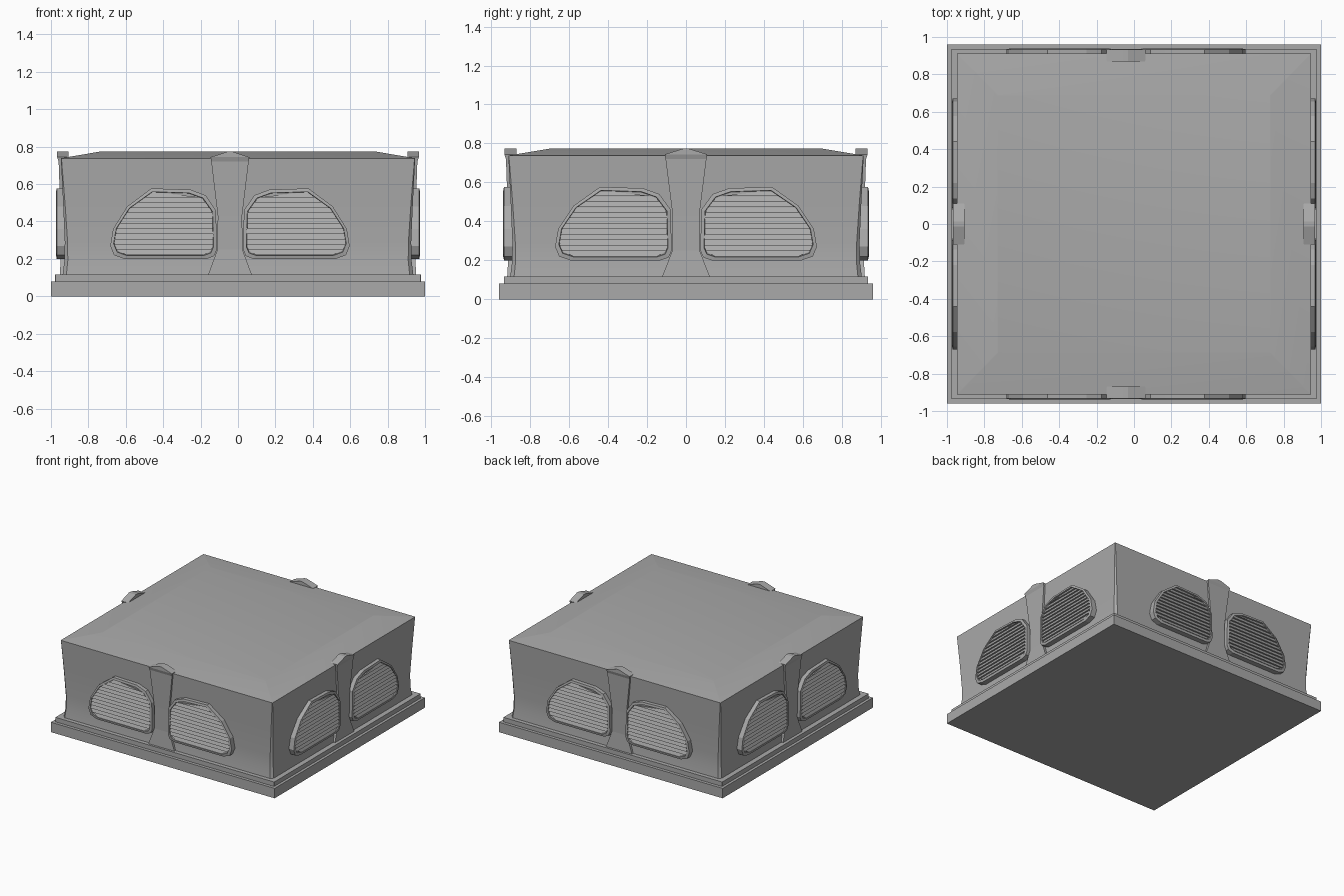
import bpy, bmesh, math
from mathutils import Vector

if "Cube" in bpy.data.objects:
    bpy.data.objects.remove(bpy.data.objects["Cube"])

GREY = (0.4, 0.4, 0.4, 1)
stone = bpy.data.materials.new("mid_grey")
stone.use_nodes = True
stone.diffuse_color = GREY
stone.node_tree.nodes["Principled BSDF"].inputs["Base Color"].default_value = GREY


def build(name, lofts):
    """Make one object from lofts; each loft is a list of point loops, capped at both ends."""
    bm = bmesh.new()
    for loops in lofts:
        rings = [[bm.verts.new(p) for p in loop] for loop in loops]
        n = len(rings[0])
        for a, b in zip(rings, rings[1:]):
            for i in range(n):
                j = (i + 1) % n
                bm.faces.new((a[i], a[j], b[j], b[i]))
        bm.faces.new(rings[0][::-1])
        bm.faces.new(rings[-1])
    bmesh.ops.recalc_face_normals(bm, faces=bm.faces)
    mesh = bpy.data.meshes.new(name)
    bm.to_mesh(mesh)
    bm.free()
    mesh.materials.append(stone)
    obj = bpy.data.objects.new(name, mesh)
    bpy.context.collection.objects.link(obj)
    return obj


def rect(hx, hy, z, c):
    """Rectangle loop with cut corners."""
    pts = []
    for sx, sy in ((1, 1), (-1, 1), (-1, -1), (1, -1)):
        pair = [(sx * hx, sy * (hy - c), z), (sx * (hx - c), sy * hy, z)]
        pts += pair if sx * sy > 0 else pair[::-1]
    return pts


# Stepped base
build("base_slab", [[rect(1, 0.96, z, 0.001) for z in (0, 0.08)]])
build("base_step", [[rect(0.978, 0.935, z, 0.002) for z in (0.08, 0.116)]])

# Body with slightly hollow walls and a shallow hipped roof
HX, HY = 0.947, 0.912
wall = [(0.11, 0.009, 0.02), (0.19, 0.019, 0.018), (0.29, 0.021, 0.015),
        (0.5, 0.012, 0.01), (0.738, 0, 0.003)]
rings = [rect(HX - inset, HY - inset, z, c) for z, inset, c in wall]
rings.append(rect(0.73, 0.69, 0.775, 0.003))
body = build("body", [rings])
bpy.context.view_layer.objects.active = body
body.select_set(True)
bpy.ops.object.shade_smooth_by_angle(angle=math.radians(25))
body.select_set(False)

# Outline of one louvred opening: distance from the pillar, height
opening = [(0.07, 0.25), (0.075, 0.46), (0.13, 0.54), (0.21, 0.57), (0.42, 0.577),
           (0.55, 0.48), (0.625, 0.36), (0.64, 0.27), (0.62, 0.22), (0.565, 0.2),
           (0.125, 0.2), (0.085, 0.215)]
MID_U, MID_Z = 0.355, 0.388


def inset(outline, t):
    """Shrink the outline by t on every side."""
    ku, kz = 1 - t / 0.285, 1 - t / 0.188
    return [(MID_U + (u - MID_U) * ku, MID_Z + (z - MID_Z) * kz) for u, z in outline]


def span(outline, z):
    """Left and right ends of the convex outline at a height."""
    hits = []
    for (u0, z0), (u1, z1) in zip(outline, outline[1:] + outline[:1]):
        if z0 != z1 and min(z0, z1) <= z <= max(z0, z1):
            hits.append(u0 + (u1 - u0) * (z - z0) / (z1 - z0))
    return min(hits), max(hits)


# Pillar rows up to the keystone: half width, height, front depth
pillar = [(0.118, 0.112, 0.006), (0.067, 0.25, -0.002), (0.065, 0.43, 0.002),
          (0.1, 0.72, 0.012), (0.104, 0.744, 0.02), (0.012, 0.774, 0.02)]

# side name, outward normal, wall distance, pillar position, width factor
sides = [("front", (0, -1, 0), HY, -0.043, 1.0), ("back", (0, 1, 0), HY, -0.043, 1.0),
         ("left", (1, 0, 0), HX, 0, 1.05), ("right", (-1, 0, 0), HX, 0, 1.05)]

SLATS = 12
for side, normal, dist, shift, wide in sides:
    n = Vector(normal)
    t = Vector((abs(n.y), abs(n.x), 0))

    def point(u, z, depth):
        return t * (shift + u * wide) + n * (dist + depth) + Vector((0, 0, z))

    def loop(outline, depth, sign):
        return [point(sign * u, z, depth) for u, z in outline]

    build(side + "_pillar", [[
        [point(-w, z, -0.042), point(-w, z, d), point(w, z, d), point(w, z, -0.042)]
        for w, z, d in pillar]])

    for sign, which in ((-1, "a"), (1, "b")):
        # Raised frame with a slightly sunk back panel
        build(f"{side}_frame_{which}", [[
            loop(opening, -0.04, sign), loop(opening, 0.022, sign),
            loop(inset(opening, 0.018), 0.026, sign),
            loop(inset(opening, 0.02), 0.014, sign)]])

        # Sloping slats, each trimmed to the opening
        hole = inset(opening, 0.02)
        low, high = min(z for _, z in hole), max(z for _, z in hole)
        pitch = (high - low) / SLATS
        slats = []
        for i in range(SLATS):
            z0 = low + pitch * i + 0.0005
            z1 = z0 + pitch - 0.001
            slats.append([
                [point(sign * a, z0, 0), point(sign * a, z0, 0.027),
                 point(sign * b, z1, 0.015), point(sign * b, z1, 0)]
                for a, b in zip(span(hole, z0), span(hole, z1))])
        build(f"{side}_slats_{which}", slats)
